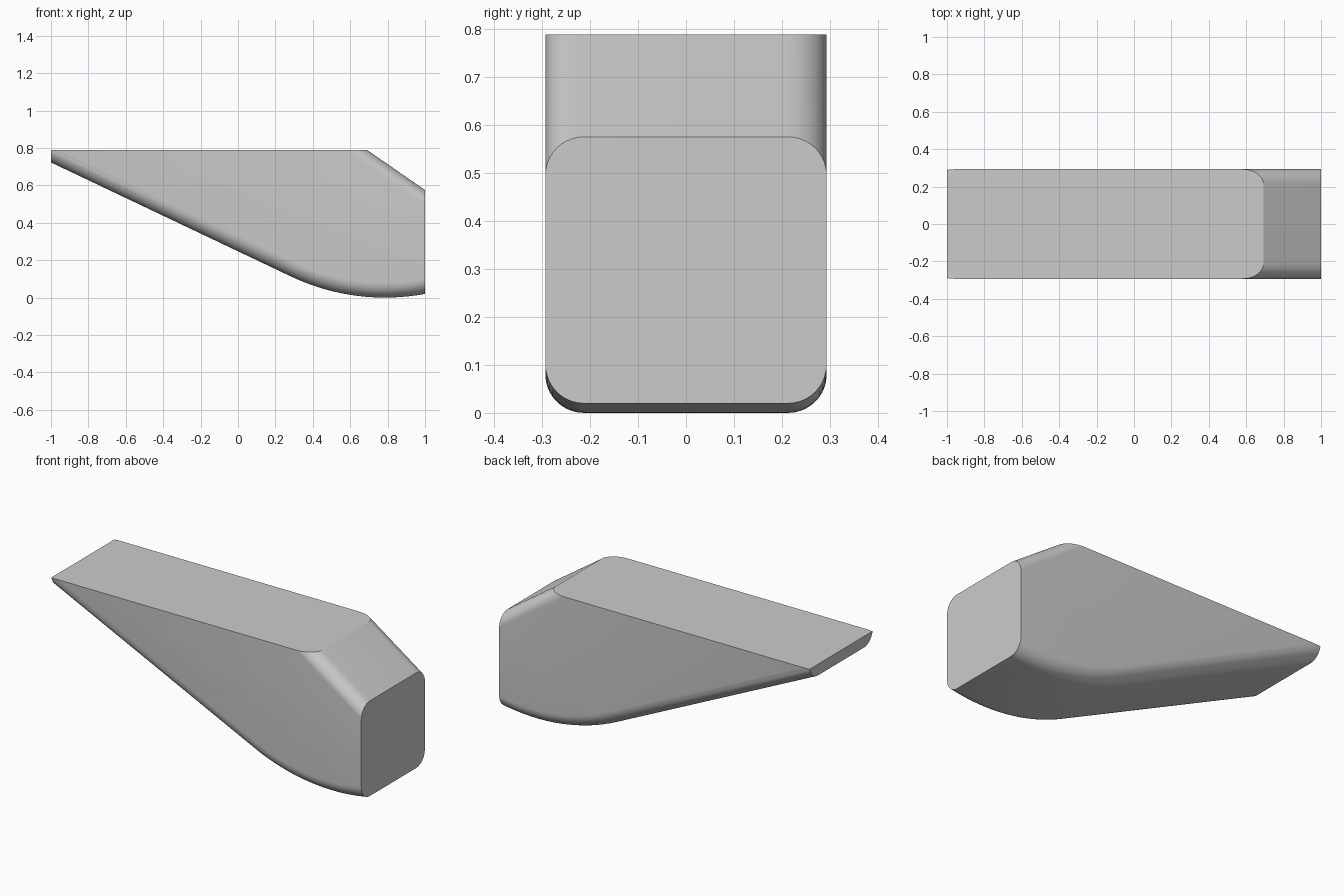
import bpy, bmesh
from math import sin, cos, tan, asin, atan, pi

if "Cube" in bpy.data.objects:
    bpy.data.objects.remove(bpy.data.objects["Cube"])

HALF_W, TOP = 0.293, 0.788       # half width and top height
CX, R = 0.785, 1.17              # belly arc: centre x and radius
SLOPE = atan(0.475)              # slope of the long underside
ROUND, ROUND_TOP = 0.08, 0.066   # edge rounding, underside and nose chamfer
NOSE_X, NOSE_Z = 0.692, 0.575    # chamfer ends: on the top and on the right face
ARC, SEGS = 16, 10


def profile(k):
    """Side outline at one y; k = 0 is full size, 1 is the inset flat side."""
    r = R - k * ROUND
    pts = []
    # belly arc, from the right face to the straight underside
    a0, a1 = asin((1 - CX) / r), -SLOPE
    for i in range(ARC + 1):
        a = a0 + (a1 - a0) * i / ARC
        pts.append((CX + r * sin(a), R - r * cos(a)))
    # straight underside up to the thin tip, clipped by the top plane
    x, z = pts[-1]
    tip_x = max(-1, x - (TOP - z) / tan(SLOPE))
    pts.append((tip_x, z + (x - tip_x) * tan(SLOPE)))
    pts.append((tip_x, TOP))
    # nose chamfer
    chamfer = atan((TOP - NOSE_Z) / (1 - NOSE_X))
    d = k * ROUND_TOP
    pts.append((NOSE_X - d / sin(chamfer), TOP))
    pts.append((1, NOSE_Z - d / cos(chamfer)))
    return pts


# stations across the width: rounded edge, flat middle, rounded edge
half = []
for i in range(SEGS + 1):
    t = i / SEGS * pi / 2
    half.append((HALF_W - ROUND * (1 - cos(t)), 1 - sin(t)))
stations = [(-y, k) for y, k in half] + [(y, k) for y, k in reversed(half)]

# loft the outlines into one closed wedge
bm = bmesh.new()
rings = [[bm.verts.new((x, y, z)) for x, z in profile(k)] for y, k in stations]
n = len(rings[0])
for a, b in zip(rings, rings[1:]):
    for i in range(n):
        j = (i + 1) % n
        bm.faces.new((a[i], a[j], b[j], b[i]))
bm.faces.new(rings[0])
bm.faces.new(rings[-1])
bmesh.ops.remove_doubles(bm, verts=bm.verts, dist=1e-5)
bmesh.ops.recalc_face_normals(bm, faces=bm.faces)

mesh = bpy.data.meshes.new("wedge_body")
bm.to_mesh(mesh)
bm.free()
body = bpy.data.objects.new("wedge_body", mesh)
bpy.context.collection.objects.link(body)
bpy.context.view_layer.objects.active = body
body.select_set(True)
bpy.ops.object.shade_smooth_by_angle(angle=pi / 6)
